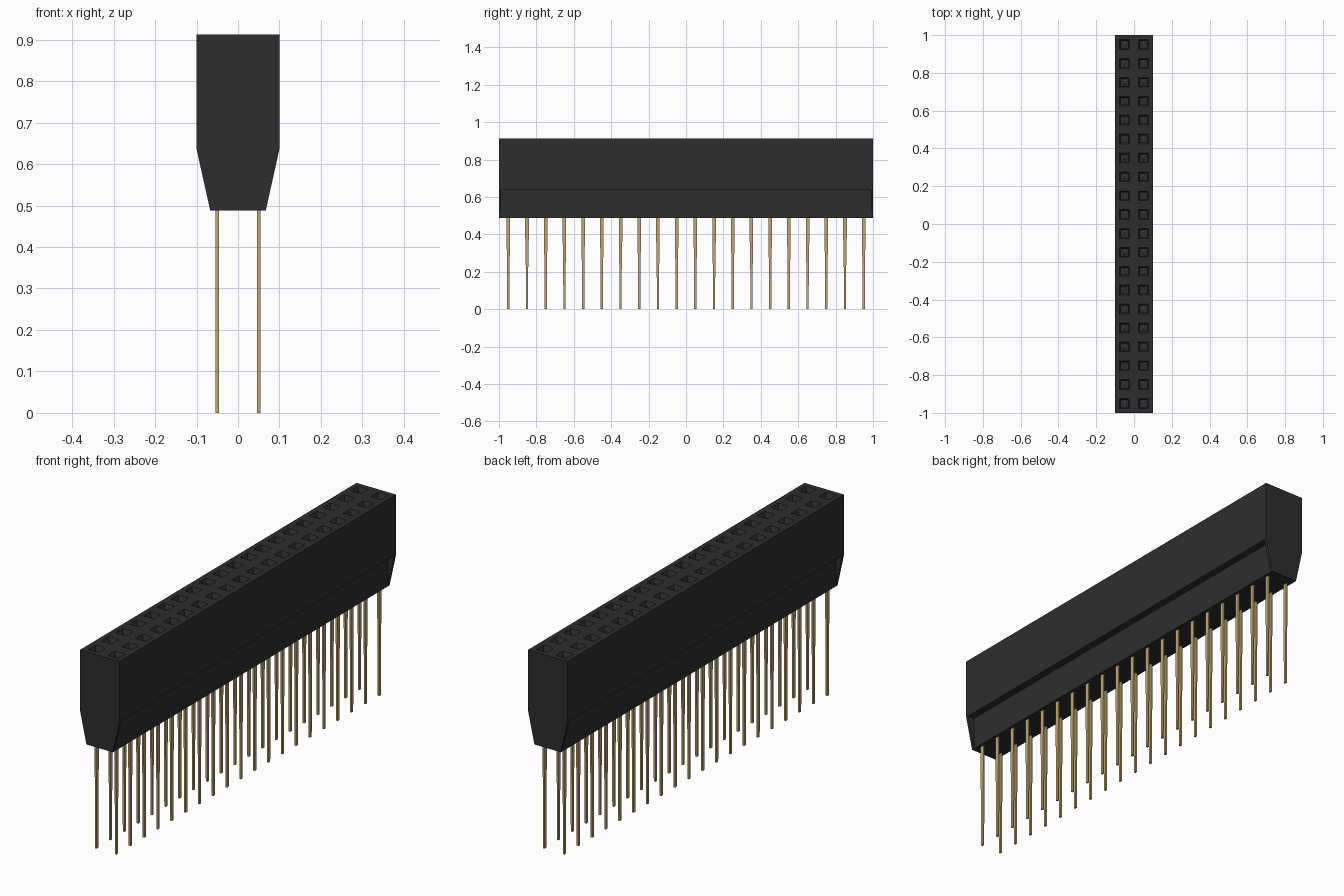
import bpy, bmesh

old = bpy.data.objects.get("Cube")
if old:
    bpy.data.objects.remove(old, do_unlink=True)

ROWS, PITCH = 20, 0.1
HALF_W, FOOT_W, HALF_L = 0.1, 0.067, 1.0
BASE, LEDGE, TOP = 0.488, 0.637, 0.912
CAP = 0.012          # thickness of the tapered end webs
HOLE = 0.026         # half width of a socket mouth
row_y = [(i - (ROWS - 1) / 2) * PITCH for i in range(ROWS)]
col_x = [-PITCH / 2, PITCH / 2]


def material(name, rgb, rough, metal=0.0):
    m = bpy.data.materials.new(name)
    m.use_nodes = True
    m.diffuse_color = (*rgb, 1)
    bsdf = m.node_tree.nodes["Principled BSDF"]
    bsdf.inputs["Base Color"].default_value = (*rgb, 1)
    bsdf.inputs["Roughness"].default_value = rough
    bsdf.inputs["Metallic"].default_value = metal
    return m


def finish(name, bm, mat):
    mesh = bpy.data.meshes.new(name)
    bm.to_mesh(mesh)
    bm.free()
    mesh.materials.append(mat)
    ob = bpy.data.objects.new(name, mesh)
    bpy.context.collection.objects.link(ob)
    return ob


def loft(bm, sections):
    """Closed solid through rectangles given as (cx, cy, z, half_x, half_y)."""
    rings = []
    for cx, cy, z, hx, hy in sections:
        rings.append([bm.verts.new((cx + sx * hx, cy + sy * hy, z))
                      for sx, sy in ((-1, -1), (1, -1), (1, 1), (-1, 1))])
    bm.faces.new(rings[0][::-1])
    bm.faces.new(rings[-1])
    for a, b in zip(rings, rings[1:]):
        for i in range(4):
            j = (i + 1) % 4
            bm.faces.new((a[i], a[j], b[j], b[i]))


black = material("black plastic", (0.027, 0.027, 0.027), 0.6)
gold = material("gold metal", (0.54, 0.39, 0.17), 0.5)

# Upper housing: grid top with funnel sockets, outer walls and underside ledge
bm = bmesh.new()
xs = [-HALF_W] + [c + s * HOLE for c in col_x for s in (-1, 1)] + [HALF_W]
ys = [-HALF_L] + [c + s * HOLE for c in row_y for s in (-1, 1)] + [HALF_L]
grid = [[bm.verts.new((x, y, TOP)) for y in ys] for x in xs]
mouths = []
for i in range(len(xs) - 1):
    for j in range(len(ys) - 1):
        f = bm.faces.new((grid[i][j], grid[i + 1][j], grid[i + 1][j + 1], grid[i][j + 1]))
        if i % 2 and j % 2:
            mouths.append(f)
rim = [e for e in bm.edges if e.is_boundary]
wall = bmesh.ops.extrude_edge_only(bm, edges=rim)["geom"]
for v in wall:
    if isinstance(v, bmesh.types.BMVert):
        v.co.z = LEDGE
bottom = [e for e in bm.edges if e.is_boundary]
bmesh.ops.contextual_create(bm, geom=bottom)
bmesh.ops.recalc_face_normals(bm, faces=bm.faces[:])
# funnel lead-in, then a straight shaft
bmesh.ops.inset_individual(bm, faces=mouths, thickness=0.011, depth=-0.02)
bmesh.ops.inset_individual(bm, faces=mouths, thickness=0.0005, depth=-0.22)
finish("upper_housing", bm, black)

# Narrow foot below the ledge
bm = bmesh.new()
loft(bm, [(0, 0, z, FOOT_W, HALF_L - CAP) for z in (BASE, LEDGE)])
finish("housing_foot", bm, black)

# Tapered webs closing both ends
bm = bmesh.new()
for side in (-1, 1):
    y = side * (HALF_L - CAP / 2)
    loft(bm, [(0, y, BASE, FOOT_W, CAP / 2), (0, y, LEDGE, HALF_W, CAP / 2)])
finish("end_webs", bm, black)

# Flat pins, narrowing towards the tip
bm = bmesh.new()
for x in col_x:
    for y in row_y:
        loft(bm, [(x, y, 0, 0.004, 0.006), (x, y, 0.22, 0.004, 0.0065),
                  (x, y, 0.38, 0.004, 0.0095), (x, y, BASE + 0.01, 0.004, 0.0095)])
finish("pins", bm, gold)

# Paired contact leaves deep inside each socket
bm = bmesh.new()
for x in col_x:
    for y in row_y:
        for s in (-1, 1):
            loft(bm, [(x, y + s * 0.009, 0.66, 0.006, 0.002),
                      (x, y + s * 0.005, 0.80, 0.006, 0.002)])
finish("socket_contacts", bm, gold)
